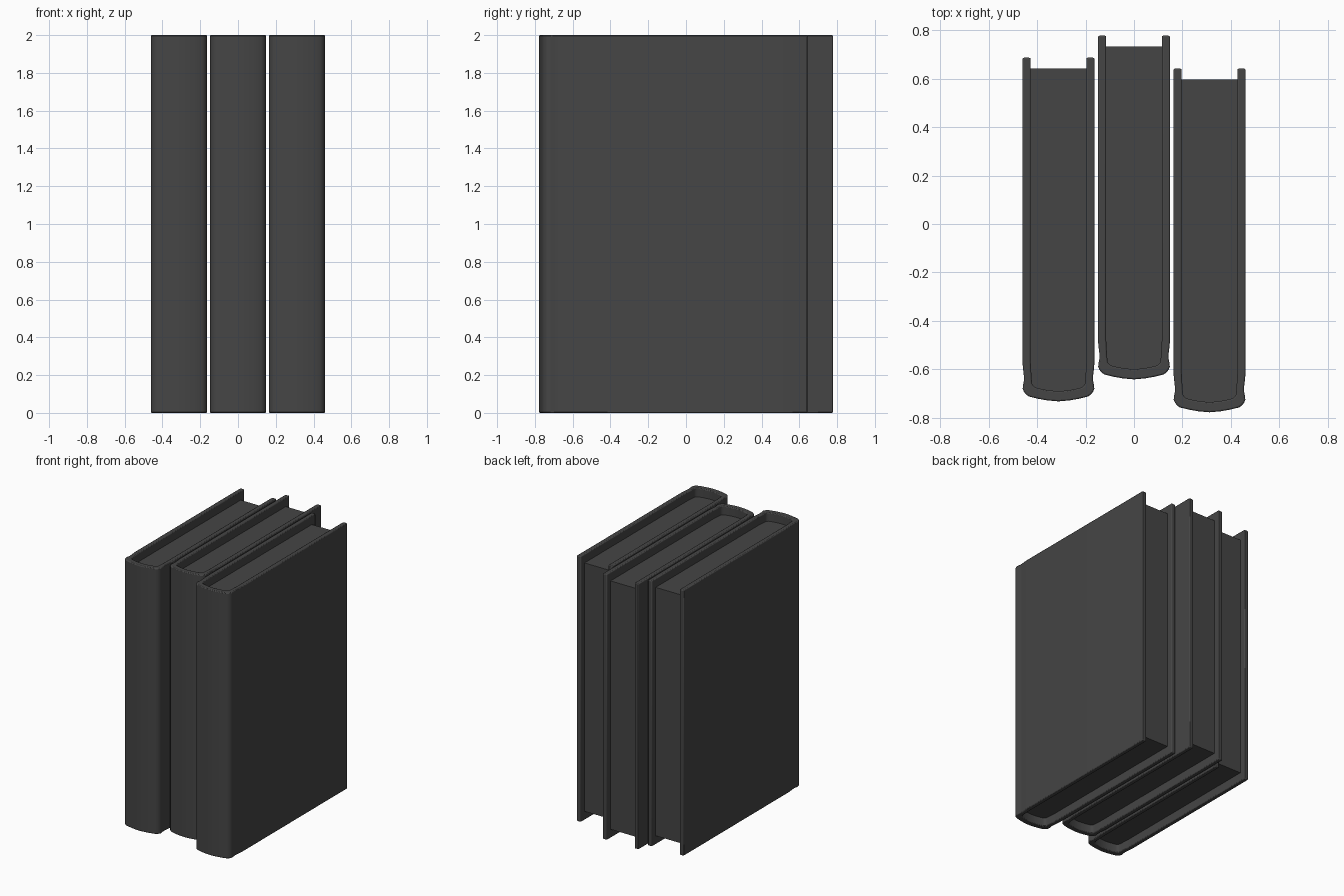
import bpy, bmesh

if "Cube" in bpy.data.objects:
    bpy.data.objects.remove(bpy.data.objects["Cube"])

HEIGHT, LENGTH, RECESS = 2.0, 1.42, 0.065

# Dark charcoal finish shared by covers and pages
dark = bpy.data.materials.new("charcoal")
dark.diffuse_color = (0.06, 0.06, 0.06, 1)
dark.use_nodes = True
dark.node_tree.nodes["Principled BSDF"].inputs["Base Color"].default_value = dark.diffuse_color

# Half cross-section from spine centre to fore edge: x, y measured from the spine
OUTER = [(0, 0), (0.045, 0.004), (0.085, 0.011), (0.122, 0.020), (0.134, 0.028), (0.143, 0.040),
         (0.148, 0.052), (0.147, 0.064), (0.143, 0.085), (0.143, 0.105),
         (0.147, 0.140), (0.149, 0.165), (0.149, LENGTH)]
INNER = [(0, 0.042), (0.035, 0.045), (0.065, 0.050), (0.090, 0.056), (0.099, 0.060), (0.105, 0.066),
         (0.109, 0.073), (0.110, 0.082), (0.111, 0.095), (0.112, 0.110),
         (0.114, 0.140), (0.115, 0.165), (0.115, LENGTH)]


def mirrored(half):
    return [(-x, y) for x, y in half[:0:-1]] + half


def extrude_faces(name, polys, z0, z1, loc, bevel=0):
    """Extrude touching flat polygons, given as (x, y) loops, from z0 to z1."""
    bm = bmesh.new()
    for poly in polys:
        bm.faces.new([bm.verts.new((x, y, z0)) for x, y in poly])
    bmesh.ops.remove_doubles(bm, verts=bm.verts, dist=1e-5)
    ext = bmesh.ops.extrude_face_region(bm, geom=bm.faces[:], use_keep_orig=True)
    top = [v for v in ext["geom"] if isinstance(v, bmesh.types.BMVert)]
    bmesh.ops.translate(bm, verts=top, vec=(0, 0, z1 - z0))
    bmesh.ops.recalc_face_normals(bm, faces=bm.faces[:])
    mesh = bpy.data.meshes.new(name)
    bm.to_mesh(mesh)
    bm.free()
    mesh.materials.append(dark)
    obj = bpy.data.objects.new(name, mesh)
    bpy.context.collection.objects.link(obj)
    obj.location = loc
    if bevel:
        mod = obj.modifiers.new("soft_edges", "BEVEL")
        mod.width = bevel
        mod.segments = 2
        mod.limit_method = "ANGLE"
        mod.angle_limit = 0.9
    bpy.ops.object.select_all(action="DESELECT")
    obj.select_set(True)
    bpy.context.view_layer.objects.active = obj
    bpy.ops.object.shade_smooth_by_angle(angle=0.6)
    return obj


def make_book(label, x, y):
    # Wrapped hard cover with rounded spine and hinge grooves
    out, inn = mirrored(OUTER), mirrored(INNER)
    quads = [(out[i], out[i + 1], inn[i + 1], inn[i]) for i in range(len(out) - 1)]
    extrude_faces(label + "_cover", quads, 0, HEIGHT, (x, y, 0), 0.006)
    # Page block, set back from the cover edges
    pages = mirrored(INNER[:-1] + [(0.115, LENGTH - 0.045)])
    extrude_faces(label + "_pages", [pages], RECESS, HEIGHT - RECESS, (x, y, 0))


for label, x, y in (("left_book", -0.312, -0.733),
                    ("middle_book", 0.0, -0.642),
                    ("right_book", 0.312, -0.778)):
    make_book(label, x, y)
